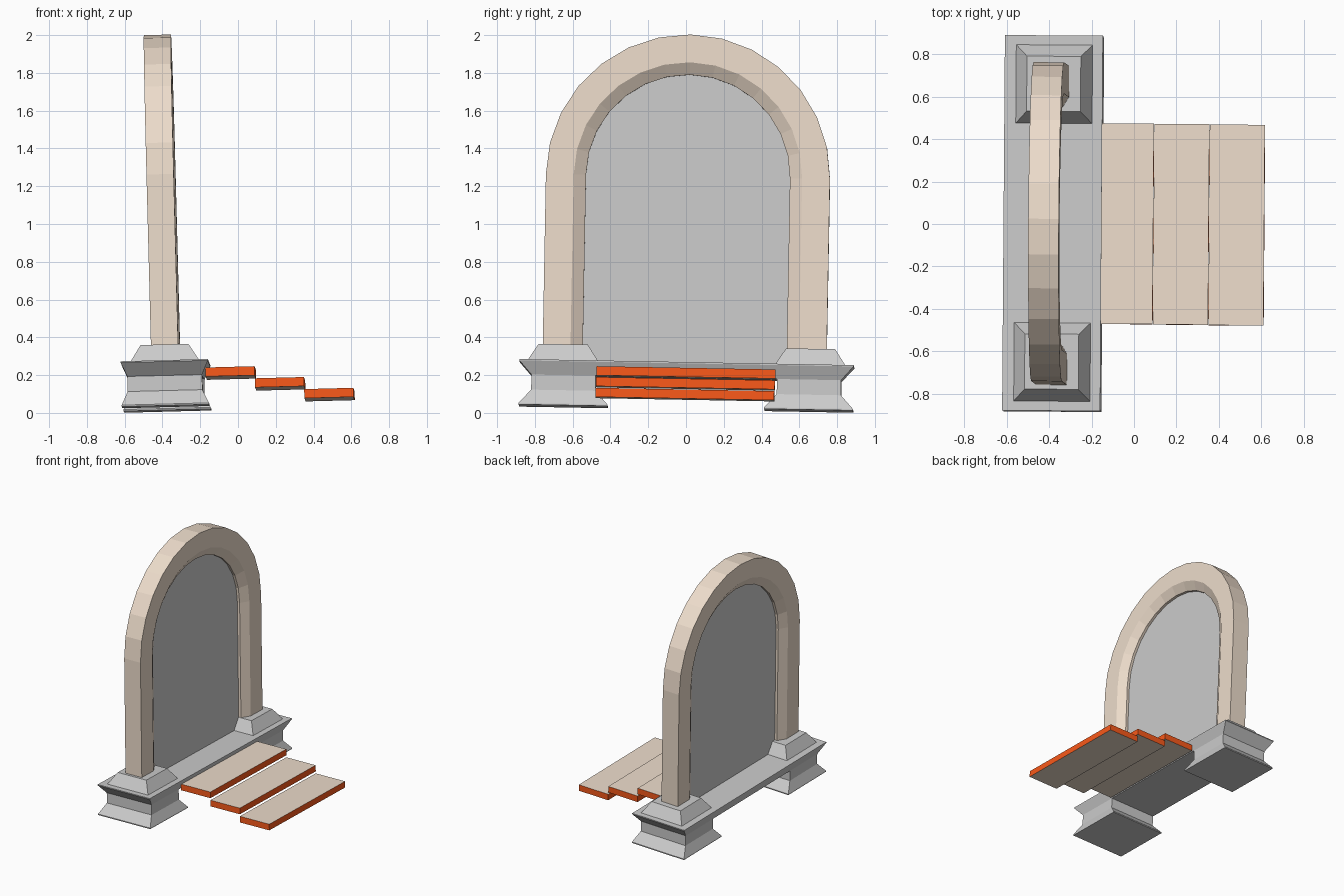
import bpy, bmesh
from math import radians, pi, cos, sin
from mathutils import Matrix

if "Cube" in bpy.data.objects:
    bpy.data.objects.remove(bpy.data.objects["Cube"])

# The whole gate leans slightly on the ground
TILT = (Matrix.Translation((-0.38, 0, 0.023))
        @ Matrix.Rotation(radians(-0.4), 4, 'Z')
        @ Matrix.Rotation(radians(-1.5), 4, 'Y')
        @ Matrix.Rotation(radians(-1.05), 4, 'X')
        @ Matrix.Translation((0.38, 0, 0)))
CX = -0.378      # centre line of the gate
ARCH_Y = -0.012


def material(name, rgb):
    m = bpy.data.materials.new(name)
    m.diffuse_color = (*rgb, 1)
    m.use_nodes = True
    m.node_tree.nodes["Principled BSDF"].inputs["Base Color"].default_value = m.diffuse_color
    return m


TAN = material("sandstone", (0.85, 0.72, 0.60))
ORANGE = material("orange_edge", (0.95, 0.10, 0.01))


def finish(name, bm, mats=()):
    bmesh.ops.recalc_face_normals(bm, faces=bm.faces)
    bm.transform(TILT)
    mesh = bpy.data.meshes.new(name)
    bm.to_mesh(mesh)
    bm.free()
    for m in mats:
        mesh.materials.append(m)
    ob = bpy.data.objects.new(name, mesh)
    bpy.context.collection.objects.link(ob)
    return ob


def loft(bm, rings):
    """Skin a stack of equal closed rings and cap both ends."""
    vs = [[bm.verts.new(p) for p in r] for r in rings]
    n = len(vs[0])
    for a, b in zip(vs, vs[1:]):
        for i in range(n):
            j = (i + 1) % n
            bm.faces.new((a[i], a[j], b[j], b[i]))
    bm.faces.new(vs[0])
    bm.faces.new(vs[-1])


def stack(name, cx, cy, levels, mats=()):
    """Rectangular stack from (half x, half y, z) levels."""
    bm = bmesh.new()
    loft(bm, [[(cx + sx * hx, cy + sy * hy, z)
               for sx, sy in ((-1, -1), (1, -1), (1, 1), (-1, 1))]
              for hx, hy, z in levels])
    return finish(name, bm, mats)


# Waisted pedestals with sloped caps, one per side
for side, s in (("front", -1), ("back", 1)):
    stack(f"{side}_pedestal", CX, s * 0.65,
          [(0.231, 0.235, 0), (0.231, 0.235, 0.008), (0.198, 0.17, 0.08),
           (0.198, 0.17, 0.16), (0.231, 0.235, 0.233), (0.231, 0.235, 0.24)])
    stack(f"{side}_cap", CX + 0.003, s * 0.655,
          [(0.18, 0.185, 0.235), (0.18, 0.185, 0.24), (0.127, 0.13, 0.325)])

# Threshold beam joining the pedestals
stack("threshold", CX, 0,
      [(0.198, 0.50, 0.16), (0.231, 0.50, 0.233), (0.231, 0.50, 0.24)])


# Arch outline: straight legs and a 14-sided half circle
def outline(r, foot, x):
    pts = [(x, ARCH_Y - r, foot)]
    for i in range(15):
        a = pi - pi * i / 14
        pts.append((x, ARCH_Y + r * cos(a), 1.227 + r * sin(a)))
    return pts + [(x, ARCH_Y + r, foot)]


# Arch frame, chamfered towards the opening on both faces
section = [(-0.072, 0.752), (0.072, 0.752), (0.072, 0.605),
           (0.032, 0.54), (-0.032, 0.54), (-0.072, 0.605)]
bm = bmesh.new()
loft(bm, list(zip(*[outline(r, 0.29, CX + 0.003 + x) for x, r in section])))
finish("arch_frame", bm, [TAN])

# Panel filling the opening
bm = bmesh.new()
loft(bm, [outline(0.55, 0.22, CX + 0.003 + x) for x in (-0.012, 0.012)])
finish("panel", bm)

# Three descending steps, orange around the edges
for i in range(3):
    top = 0.203 - 0.064 * i
    step = stack(f"step_{i + 1}", -0.034 + 0.26 * i, 0,
                 [(0.13, 0.473, top - 0.048), (0.13, 0.473, top)], [TAN, ORANGE])
    for f in step.data.polygons:
        f.material_index = int(abs(f.normal.z) < 0.5)
